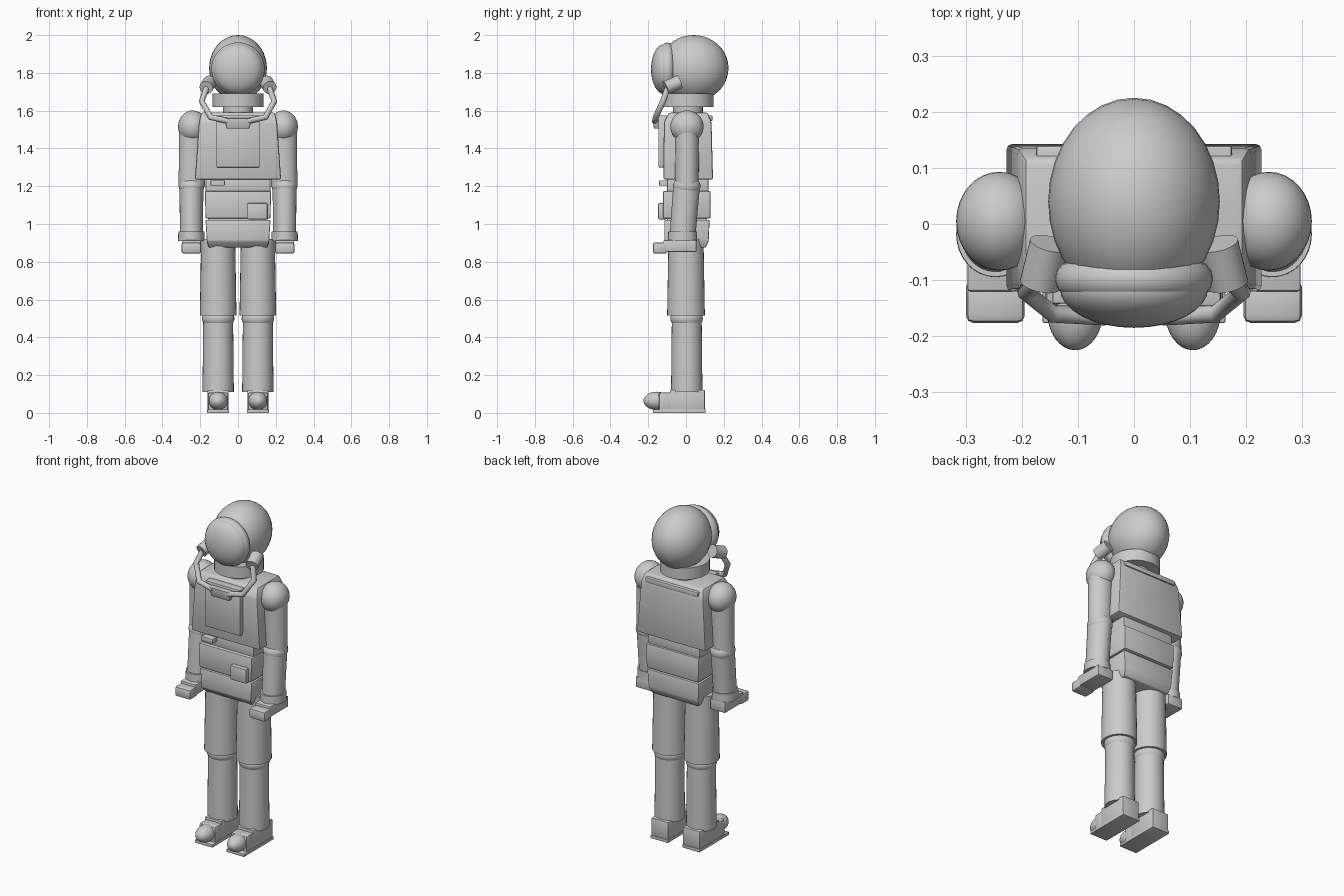
import bpy, bmesh
from math import pi
from mathutils import Vector

cube = bpy.data.objects.get("Cube")
if cube:
    bpy.data.objects.remove(cube)

grey = bpy.data.materials.new("suit_grey")
grey.use_nodes = True
grey.diffuse_color = (0.6, 0.6, 0.6, 1)
grey.node_tree.nodes["Principled BSDF"].inputs["Base Color"].default_value = (0.6, 0.6, 0.6, 1)


def finish(obj, name, angle=35):
    obj.name = name
    obj.data.materials.clear()
    obj.data.materials.append(grey)
    bpy.ops.object.select_all(action='DESELECT')
    obj.select_set(True)
    bpy.context.view_layer.objects.active = obj
    bpy.ops.object.shade_smooth_by_angle(angle=angle * pi / 180)
    return obj


def from_bmesh(name, bm):
    bmesh.ops.recalc_face_normals(bm, faces=bm.faces)
    mesh = bpy.data.meshes.new(name)
    bm.to_mesh(mesh)
    bm.free()
    obj = bpy.data.objects.new(name, mesh)
    bpy.context.collection.objects.link(obj)
    return finish(obj, name)


def ball(name, centre, radii):
    bpy.ops.mesh.primitive_uv_sphere_add(segments=32, ring_count=20, location=centre)
    obj = bpy.context.object
    obj.scale = radii
    return finish(obj, name)


def loft(name, sections, bevel=0.0):
    """Solid through rectangles given as (z, half width, front y, back y)."""
    bm = bmesh.new()
    rings = [[bm.verts.new(p) for p in ((-w, f, z), (w, f, z), (w, b, z), (-w, b, z))]
             for z, w, f, b in sections]
    bm.faces.new(rings[0])
    bm.faces.new(rings[-1])
    for low, high in zip(rings, rings[1:]):
        for i in range(4):
            j = (i + 1) % 4
            bm.faces.new((low[i], low[j], high[j], high[i]))
    if bevel:
        bmesh.ops.bevel(bm, geom=bm.edges[:], offset=bevel, segments=2,
                        profile=0.5, affect='EDGES', clamp_overlap=True)
    return from_bmesh(name, bm)


def box(name, x, y, z, bevel=0.005):
    obj = loft(name, [(z[0], (x[1] - x[0]) / 2, *y), (z[1], (x[1] - x[0]) / 2, *y)], bevel)
    obj.location.x = (x[0] + x[1]) / 2
    return obj


def tube(name, a, b, r1, r2=None, squash=1.0):
    """Round bar from a to b, tapering from r1 to r2."""
    a, b = Vector(a), Vector(b)
    bpy.ops.mesh.primitive_cone_add(vertices=32, radius1=r1, radius2=r2 or r1,
                                    depth=(b - a).length, location=(a + b) / 2)
    obj = bpy.context.object
    obj.rotation_euler = (b - a).to_track_quat('Z', 'Y').to_euler()
    obj.scale.y = squash
    return finish(obj, name)


def hose(name, points, radius):
    curve = bpy.data.curves.new(name, 'CURVE')
    curve.dimensions = '3D'
    curve.bevel_depth = radius
    curve.bevel_resolution = 3
    curve.use_fill_caps = True
    line = curve.splines.new('POLY')
    line.points.add(len(points) - 1)
    for point, co in zip(line.points, points):
        point.co = (*co, 1)
    obj = bpy.data.objects.new(name, curve)
    bpy.context.collection.objects.link(obj)
    bpy.ops.object.select_all(action='DESELECT')
    obj.select_set(True)
    bpy.context.view_layer.objects.active = obj
    bpy.ops.object.convert(target='MESH')
    return finish(bpy.context.object, name, 50)


# Helmet, visor and collar
ball("helmet", (0, 0.04, 1.825), (0.153, 0.185, 0.175))
bpy.ops.mesh.primitive_torus_add(major_segments=40, minor_segments=14, major_radius=0.107,
                                 minor_radius=0.034, location=(0, -0.098, 1.82),
                                 rotation=(pi / 2, 0, 0))
finish(bpy.context.object, "visor_rim")
ball("visor", (0, -0.115, 1.82), (0.132, 0.07, 0.132))
tube("collar", (0, 0.01, 1.62), (0, 0.01, 1.69), 0.136)
tube("neck", (0, 0.01, 1.55), (0, 0.01, 1.63), 0.079)

# Torso blocks
loft("chest", [(1.235, 0.228, -0.12, 0.143), (1.54, 0.207, -0.117, 0.135),
               (1.59, 0.195, -0.09, 0.115)], 0.01)
loft("chest_panel", [(1.30, 0.115, -0.146, -0.1), (1.575, 0.115, -0.146, -0.1)], 0.004)
box("back_lip", (-0.175, 0.175), (0.1, 0.14), (1.545, 1.575), 0.006)
loft("upper_waist", [(1.165, 0.172, -0.1, 0.118), (1.25, 0.172, -0.1, 0.118)], 0.006)
loft("belly", [(1.03, 0.172, -0.121, 0.13), (1.175, 0.175, -0.121, 0.13)], 0.006)
loft("belt", [(1.005, 0.16, -0.1, 0.11), (1.04, 0.16, -0.1, 0.11)])
loft("pelvis", [(0.875, 0.155, -0.085, 0.105), (0.91, 0.165, -0.115, 0.12),
                (1.022, 0.172, -0.115, 0.125)], 0.006)
box("waist_tag", (-0.145, -0.07), (-0.142, -0.09), (1.203, 1.23), 0.003)
box("belt_pouch", (0.05, 0.155), (-0.147, -0.1), (1.025, 1.11))

# Breathing mouthpiece
loft("mouthpiece", [(1.505, 0.058, -0.17, -0.135), (1.56, 0.075, -0.178, -0.14)], 0.004)

for side, s in (("left", 1), ("right", -1)):
    # Hose and its fitting
    tube(side + "_hose_fitting", (s * 0.15, -0.035, 1.752), (s * 0.168, -0.108, 1.722), 0.036)
    hose(side + "_hose", [(s * 0.165, -0.095, 1.725), (s * 0.192, -0.122, 1.65),
                          (s * 0.145, -0.16, 1.565), (s * 0.05, -0.165, 1.545)], 0.016)

    # Arm
    ball(side + "_shoulder", (s * 0.24, 0.005, 1.515), (0.077, 0.088, 0.086))
    tube(side + "_upper_arm", (s * 0.245, 0.005, 1.2), (s * 0.24, 0.005, 1.5), 0.062, 0.064, 1.12)
    ball(side + "_elbow", (s * 0.246, 0.004, 1.2), (0.068, 0.073, 0.055))
    tube(side + "_forearm", (s * 0.247, -0.018, 0.94), (s * 0.246, 0.003, 1.2), 0.061, 0.063, 1.12)
    tube(side + "_cuff", (s * 0.247, -0.018, 0.91), (s * 0.247, -0.018, 0.96), 0.07, 0.069, 1.1)
    box(side + "_hand", (s * 0.247 - 0.05, s * 0.247 + 0.05), (-0.12, 0.055), (0.852, 0.915))
    box(side + "_fingers", (s * 0.247 - 0.052, s * 0.247 + 0.052), (-0.176, -0.1),
        (0.843, 0.902), 0.012)

    # Leg
    x = s * 0.105
    tube(side + "_thigh", (x, 0, 0.515), (x, 0, 0.92), 0.097, 0.09, 1.03)
    ball(side + "_knee", (x, 0.003, 0.5), (0.086, 0.086, 0.06))
    tube(side + "_shin", (x, 0.004, 0.11), (x, 0.004, 0.5), 0.083, 0.079)

    # Boot
    box(side + "_boot_heel", (x - 0.056, x + 0.056), (-0.085, 0.1), (0.01, 0.122))
    box(side + "_boot_front", (x - 0.054, x + 0.054), (-0.145, -0.07), (0.01, 0.108), 0.012)
    box(side + "_boot_sole", (x - 0.058, x + 0.058), (-0.176, 0.104), (0, 0.018), 0.002)
    ball(side + "_toe_cap", (x, -0.155, 0.064), (0.05, 0.07, 0.048))
